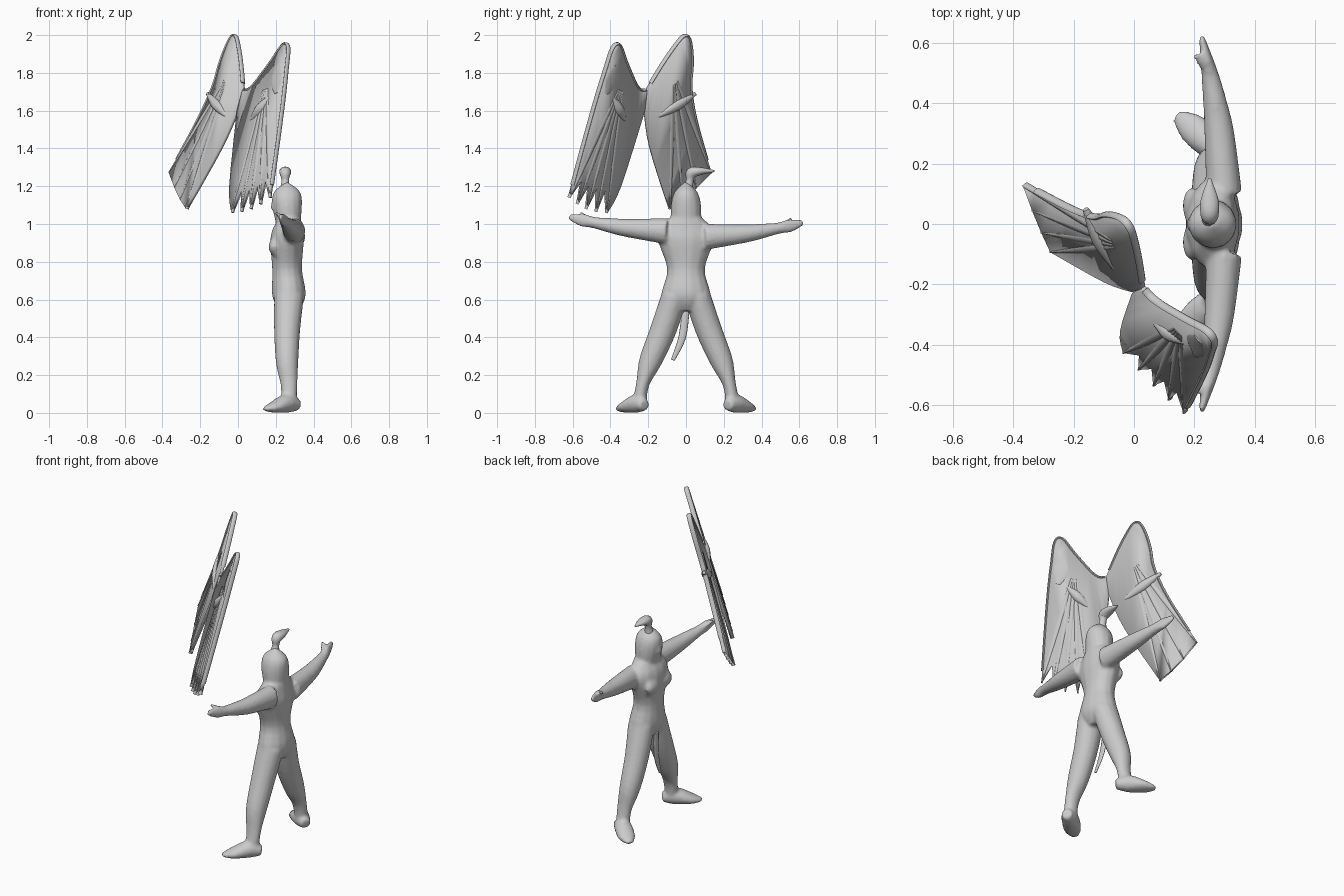
import bpy, bmesh, math
from mathutils import Vector as V

cube = bpy.data.objects.get("Cube")
if cube:
    bpy.data.objects.remove(cube)

grey = bpy.data.materials.new("plain grey")
grey.use_nodes = True
grey.diffuse_color = (.6, .6, .6, 1)
grey.node_tree.nodes["Principled BSDF"].inputs["Base Color"].default_value = grey.diffuse_color
across, upward = V((1, 0, 0)), V((0, 0, 1))


def finish(name, bm, angle=60):
    bmesh.ops.recalc_face_normals(bm, faces=bm.faces)
    mesh = bpy.data.meshes.new(name)
    bm.to_mesh(mesh)
    bm.free()
    part = bpy.data.objects.new(name, mesh)
    bpy.context.collection.objects.link(part)
    mesh.materials.append(grey)
    bpy.ops.object.select_all(action='DESELECT')
    part.select_set(True)
    bpy.context.view_layer.objects.active = part
    bpy.ops.object.shade_smooth_by_angle(angle=math.radians(angle))
    return part


def smooth(keys, steps=4):
    """Flowing curve through key tuples of any length."""
    keys = [V(key) for key in keys]
    keys = [keys[0]] + keys + [keys[-1]]
    curve = []
    for before, start, end, after in zip(keys, keys[1:], keys[2:], keys[3:]):
        pull_out, pull_in = (end - before) / 2, (after - start) / 2
        for step in range(steps):
            t = step / steps
            blend = t * t * (3 - 2 * t)
            curve.append(start * (1 - blend) + end * blend
                         + pull_out * (t * (1 - t) ** 2) - pull_in * (t * t * (1 - t)))
    return curve + [keys[-1]]


def tube(bm, keys, normal=across, sides=14):
    """Elliptical tube; each key is x, y, z, half width, half depth along normal."""
    stations = smooth(keys)
    points = [V(s[:3]) for s in stations]
    rings = []
    for i, station in enumerate(stations):
        along = points[min(i + 1, len(points) - 1)] - points[max(i - 1, 0)]
        along.normalize()
        side = normal.cross(along).normalized()
        up = along.cross(side)
        ring = []
        for k in range(sides):
            turn = k * math.tau / sides
            ring.append(bm.verts.new(points[i] + side * station[3] * math.cos(turn)
                                     + up * station[4] * math.sin(turn)))
        rings.append(ring)
    for low, high in zip(rings, rings[1:]):
        for k in range(sides):
            bm.faces.new((low[k - 1], low[k], high[k], high[k - 1]))
    bm.faces.new(rings[0])
    bm.faces.new(rings[-1])


# Torso and hooded head, facing -x
bm = bmesh.new()
tube(bm, [(.27, 0, .54, .06, .05), (.27, 0, .62, .13, .09), (.26, 0, .76, .1, .08),
          (.26, 0, .92, .15, .09), (.27, 0, 1, .12, .07), (.27, 0, 1.05, .06, .06)])
tube(bm, [(.27, 0, .97, .08, .06), (.26, 0, 1.1, .08, .08), (.26, 0, 1.17, .06, .07),
          (.26, 0, 1.22, .01, .01)])
# Nose
tube(bm, [(.19, 0, 1.13, .01, .01), (.18, 0, 1.08, .02, .01)])

for s, shoulder in ((1, .93), (-1, .96)):
    # Chest
    tube(bm, [(.2, s * .06, .83, .03, .01), (.19, s * .06, .88, .06, .03),
              (.21, s * .06, .95, .03, .01)])
    # Legs with loose cuffs
    tube(bm, [(.27, s * .06, .62, .07, .08), (.26, s * .12, .44, .07, .07),
              (.26, s * .19, .27, .06, .06), (.27, s * .23, .15, .035, .045),
              (.27, s * .25, .03, .04, .04)])
    # Feet turned outward
    tube(bm, [(.32, s * .22, .04, .03, .03), (.26, s * .26, .05, .05, .05),
              (.19, s * .32, .03, .05, .03), (.14, s * .36, .02, .02, .01)], upward)
    # Arms curving forward and up to flat hands
    tube(bm, [(.3 - reach ** 2 / 5, s * reach, shoulder + reach ** 2 / 5, wide, deep)
              for reach, wide, deep in ((.1, .07, .06), (.3, .05, .05), (.4, .04, .04),
                                        (.49, .03, .03), (.55, .035, .02), (.62, .015, .01))])
    # Thumbs
    tube(bm, [(.24, s * .5, shoulder + .06, .01, .01), (.2, s * .56, shoulder + .1, .01, .01)])

# Fuse the body into one skin
body = finish("body", bm)
fuse = body.modifiers.new("fuse", 'REMESH')
fuse.mode, fuse.voxel_size, fuse.use_smooth_shade = 'VOXEL', .01, True
soften = body.modifiers.new("soften", 'SMOOTH')
soften.factor, soften.iterations = .5, 4

# Topknot and swept ponytail
bm = bmesh.new()
tube(bm, [(.25, .01, 1.18, .03, .03), (.25, .02, 1.23, .02, .02), (.25, .03, 1.27, .03, .03),
          (.25, .08, 1.28, .02, .03), (.25, .15, 1.28, .005, .005)])
finish("ponytail", bm)

# Hanging sash
bm = bmesh.new()
tube(bm, [(.21, 0, .56, .02, .01), (.22, -.02, .4, .02, .01), (.23, -.07, .28, .01, .005)])
finish("sash", bm)

# Wings meet at a hinge; each lies on the slanted plane through hinge, peak and outer tip
hinge = V((.03, -.21, 1.71))
fork = (0, 1.6)
wings = [
    ("rear_wing", V((-.02, 0, 2)), V((-.36, .13, 1.27)), 4, (-.27, 1.08),
     [(.01, 1.9)], [(-.08, 1.89), (-.16, 1.65)], (-.09, 1.4), (-.11, 1.63)),
    ("front_wing", V((.26, -.37, 1.96)), V((.17, -.62, 1.14)), 5, (-.03, 1.06),
     [(.07, 1.72), (.15, 1.82)], [(.25, 1.75), (.22, 1.5)], (-.04, 1.2), (.12, 1.61))]

for name, peak, outer, count, inner, rise, fall, trail, bone in wings:
    normal = (peak - hinge).cross(outer - hinge).normalized()

    def place(p):
        slope = normal.x * (p[0] - hinge.x) + normal.z * (p[1] - hinge.z)
        return V((p[0], hinge.y - slope / normal.y, p[1]))

    # Feather tips run in a shallow arc from outer to inner
    tips = []
    for i in range(count):
        t = i / (count - 1)
        tip = outer.xz.lerp(V(inner), t)
        tip.y -= .02 * math.sin(math.pi * t)
        tips.append(tip)
    root = (peak.xz + hinge.xz) / 2 + (outer.xz - hinge.xz) * .1

    # Blade outline with notches between the tips
    lead = smooth([hinge.xz, *rise, peak.xz, *fall, outer.xz])
    outline = lead[:]
    for last, tip in zip(tips, tips[1:]):
        outline += [((last + tip) / 2).lerp(root, .17), tip]
    outline += smooth([inner, trail, fork])[1:]
    bm = bmesh.new()
    blade = bm.faces.new([bm.verts.new(place(p)) for p in outline])
    bmesh.ops.triangulate(bm, faces=[blade])
    solid = finish(name, bm, 40).modifiers.new("thickness", 'SOLIDIFY')
    solid.thickness, solid.offset = .018, 0

    # Raised feather shafts running to every tip
    bm = bmesh.new()
    for tip in tips:
        tube(bm, [(*place(root.lerp(tip, t)), wide, .012)
                  for t, wide in ((.1, .01), (.5, .02), (1, .005))], normal, 8)
    # Rounded leading rim
    tube(bm, [(*place(p), .008, .014) for p in lead[1:-1:2]], normal, 8)
    # Bone bulge across the middle
    middle = V(bone)
    lean = V((.05, .06 if name == "front_wing" else -.06))
    tube(bm, [(*place(middle + lean * t), .03 - .02 * abs(t), .03 - .02 * abs(t))
              for t in (-1, 0, 1)], normal, 10)
    finish(name + "_feathers", bm)

# Raised patch on the outer side of the front wing, the last one placed
bm = bmesh.new()
tube(bm, [(*place((.22, 1.84)), .03, .014), (*place((.21, 1.76)), .06, .014),
          (*place((.21, 1.69)), .02, .014)], normal, 12)
finish("wing_patch", bm)
